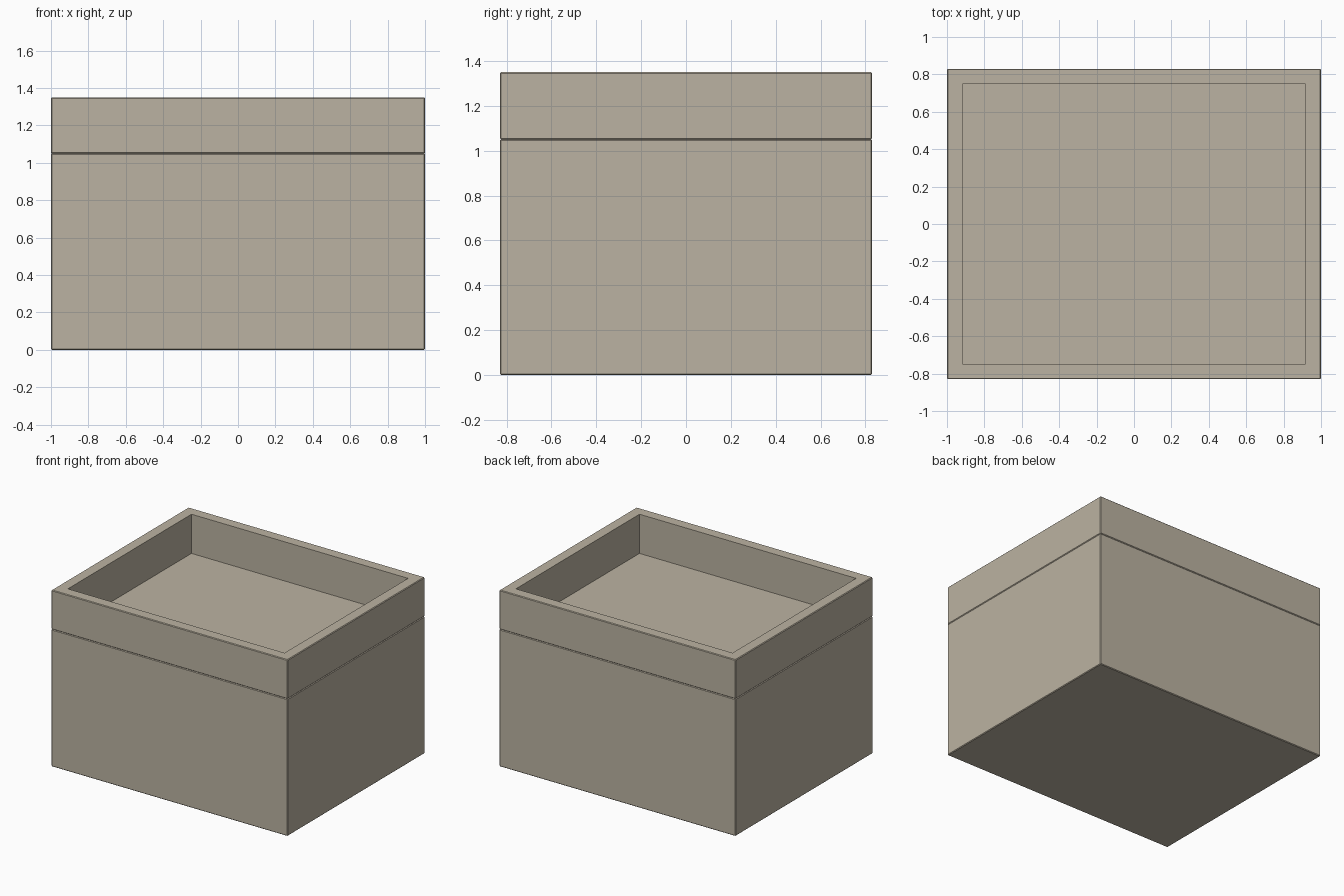
import bpy
import bmesh
from mathutils import Matrix

default = bpy.data.objects.get("Cube")
if default:
    bpy.data.objects.remove(default, do_unlink=True)

HALF_X, HALF_Y = 1.0, 0.83
SEAM, TOP = 1.05, 1.35
RIM = 0.117
SOFT = 0.005

# Single warm stone colour
stone = bpy.data.materials.new("warm_stone")
stone.use_nodes = True
colour = (0.50, 0.45, 0.36, 1)
stone.diffuse_color = colour
bsdf = next(n for n in stone.node_tree.nodes if n.type == "BSDF_PRINCIPLED")
bsdf.inputs["Base Color"].default_value = colour
bsdf.inputs["Roughness"].default_value = 0.8


def block(z0, z1):
    """Box of the full footprint between two heights."""
    bm = bmesh.new()
    size = Matrix.Diagonal((2 * HALF_X, 2 * HALF_Y, z1 - z0, 1))
    bmesh.ops.create_cube(bm, size=1, matrix=Matrix.Translation((0, 0, (z0 + z1) / 2)) @ size)
    return bm


def finish(bm, name):
    """Soften the outer edges and make the object."""
    outer = [e for e in bm.edges
             if all(abs(v.co.x) > HALF_X - 0.01 and abs(v.co.y) > HALF_Y - 0.01 for v in e.verts)]
    bmesh.ops.bevel(bm, geom=outer, offset=SOFT, segments=1, affect="EDGES")
    bmesh.ops.recalc_face_normals(bm, faces=bm.faces)
    mesh = bpy.data.meshes.new(name)
    bm.to_mesh(mesh)
    bm.free()
    mesh.materials.append(stone)
    obj = bpy.data.objects.new(name, mesh)
    bpy.context.collection.objects.link(obj)


# Solid base, whose top is the floor of the recess
finish(block(0, SEAM), "base_block")

# Open rectangular frame resting on the base
bm = block(SEAM, TOP)
caps = [f for f in bm.faces if abs(f.normal.z) > 0.9]
bmesh.ops.inset_individual(bm, faces=caps, thickness=RIM)
rims = [e for f in caps for e in f.edges]
bmesh.ops.delete(bm, geom=caps, context="FACES_ONLY")
bmesh.ops.bridge_loops(bm, edges=rims)
finish(bm, "top_frame")
